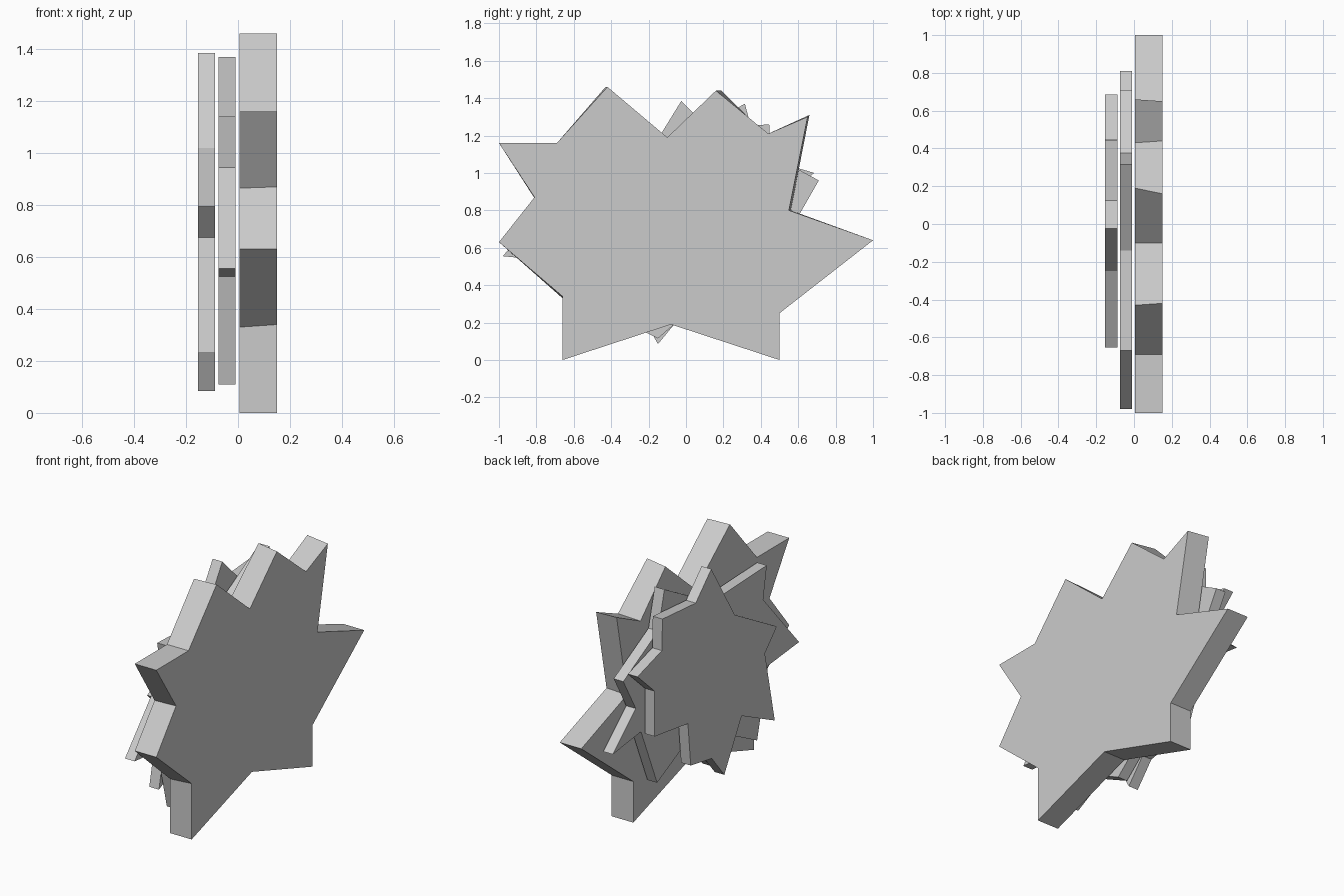
import bpy

if "Cube" in bpy.data.objects:
    bpy.data.objects.remove(bpy.data.objects["Cube"])

# Each plate is a jagged eight-pointed star in the YZ plane: tip, valley, tip, valley...
BIG = [(-.42, 1.46), (-.10, 1.19), (.16, 1.44), (.44, 1.21), (.65, 1.30), (.55, .80),
       (1.0, .64), (.5, .25), (.5, 0), (-.08, .19), (-.66, 0), (-.66, .34),
       (-1.0, .63), (-.81, .87), (-1.0, 1.16), (-.69, 1.16)]
MIDDLE = [(.315, 1.37), (.375, 1.14), (.71, .96), (.59, .75), (.81, .555), (.54, .59),
          (.385, .22), (.12, .35), (-.15, .115), (-.36, .22), (-.577, .11), (-.68, .525),
          (-.98, .555), (-.635, .945), (-.67, 1.14), (-.14, 1.12)]
SMALL = [(-.025, 1.385), (.125, 1.235), (.445, 1.26), (.45, 1.07), (.685, 1.0), (.52, .85),
         (.52, .574), (.20, .53), (.173, .265), (-.03, .23), (-.15, .085), (-.317, .38),
         (-.635, .23), (-.54, .675), (-.655, .795), (-.25, 1.02)]


def star_plate(name, profile, x_back, x_front, back_changes=None):
    n = len(profile)
    back = list(profile)
    for i, p in (back_changes or {}).items():
        back[i] = p
    verts = [(x_front, y, z) for y, z in profile] + [(x_back, y, z) for y, z in back]
    faces = [tuple(range(n - 1, -1, -1)), tuple(range(n, 2 * n))]
    faces += [(i, (i + 1) % n, n + (i + 1) % n, n + i) for i in range(n)]
    mesh = bpy.data.meshes.new(name)
    mesh.from_pydata(verts, [], faces)
    mesh.update()
    obj = bpy.data.objects.new(name, mesh)
    bpy.context.collection.objects.link(obj)
    return obj


# Large plate: its far face is slightly irregular compared with the near one
star_plate("large_star_plate", BIG, .005, .15,
           {0: (-.43, 1.46), 2: (.19, 1.44), 3: (.43, 1.20), 4: (.66, 1.31),
            5: (.56, .80), 11: (-.66, .33), 13: (-.81, .865)})
# Two thinner plates behind it
star_plate("middle_star_plate", MIDDLE, -.075, -.01)
star_plate("small_star_plate", SMALL, -.153, -.088)

# Consistent outward normals
import bmesh
for obj in bpy.context.collection.objects:
    bm = bmesh.new()
    bm.from_mesh(obj.data)
    bmesh.ops.recalc_face_normals(bm, faces=bm.faces)
    bm.to_mesh(obj.data)
    bm.free()
